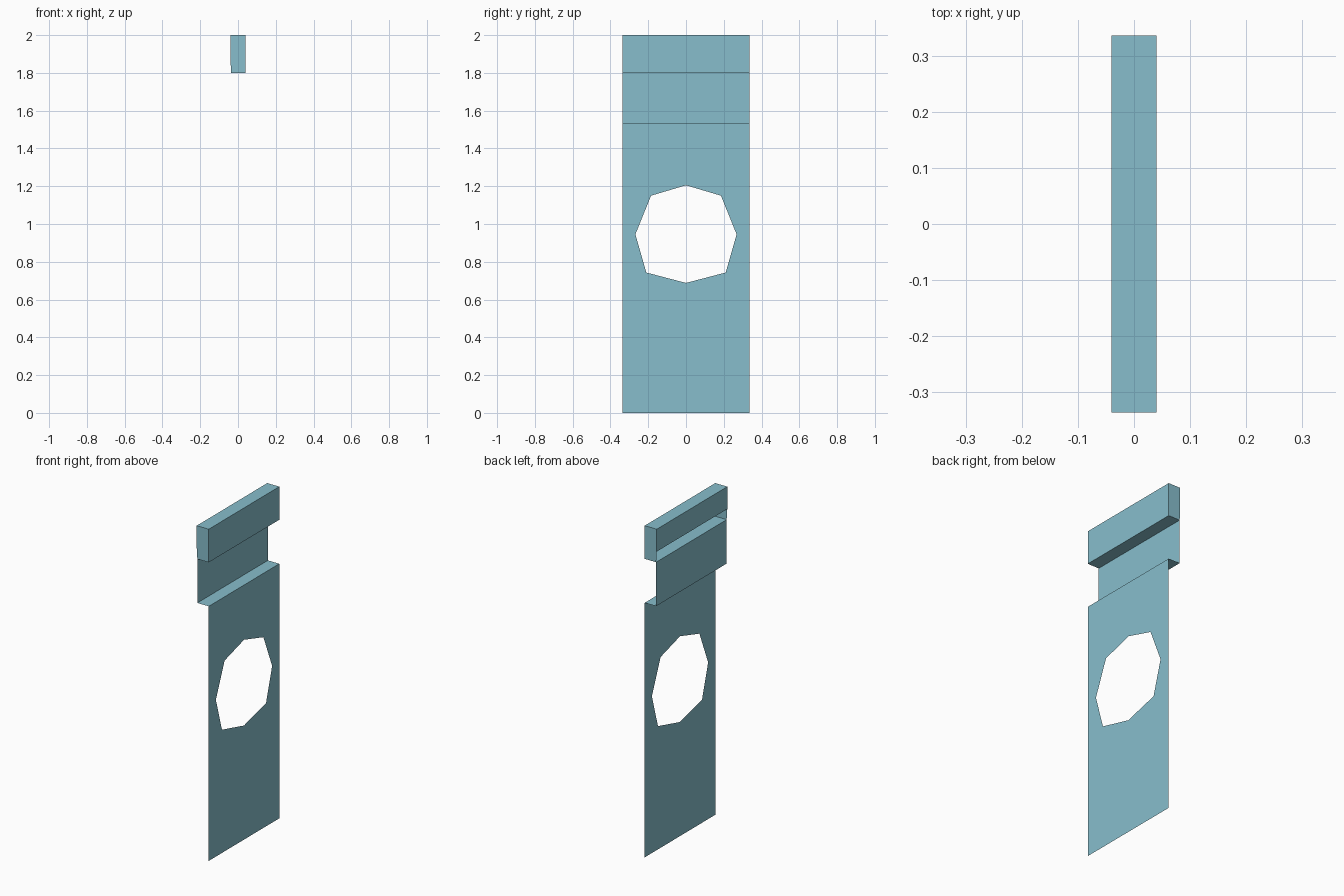
import bpy

cube = bpy.data.objects.get("Cube")
if cube:
    bpy.data.objects.remove(cube, do_unlink=True)

HALF_WIDTH = 0.336
OUTER, INNER = 0.04, -0.036      # x of the front skin and of the set-back skin
TOP, CAP_BASE, SHELF = 2.0, 1.8, 1.535
SLOT = 1.865                     # lower edge of the cap's rear face

# Single flat colour
color = (0.242, 0.515, 0.605, 1.0)
paint = bpy.data.materials.new("pale_teal")
paint.use_nodes = True
paint.diffuse_color = color
shader = next(n for n in paint.node_tree.nodes if n.type == 'BSDF_PRINCIPLED')
shader.inputs["Base Color"].default_value = color


def add_object(name, verts, faces):
    mesh = bpy.data.meshes.new(name)
    mesh.from_pydata(verts, [], faces)
    mesh.materials.append(paint)
    obj = bpy.data.objects.new(name, mesh)
    bpy.context.scene.collection.objects.link(obj)
    return obj


def folded_sheet(name, profile, capped=False):
    """Sweep an open x-z profile across the full width."""
    n = len(profile)
    verts = [(x, y, z) for y in (-HALF_WIDTH, HALF_WIDTH) for x, z in profile]
    faces = [(i, i + 1, n + i + 1, n + i) for i in range(n - 1)]
    if capped:
        faces += [tuple(reversed(range(n))), tuple(range(n, 2 * n))]
    return add_object(name, verts, faces)


# Hollow cap, open by a slot along the bottom of its rear side
folded_sheet("cap", [(-OUTER, SLOT), (-OUTER, TOP), (OUTER, TOP),
                     (OUTER, CAP_BASE), (INNER, CAP_BASE)], capped=True)

# Set-back neck with the shelf leading out to the panel
folded_sheet("neck_and_shelf", [(INNER, CAP_BASE), (INNER, SHELF), (OUTER, SHELF)])

# Thin panel with an eight-sided opening, half outline mirrored across y
opening = [(0, 1.205), (0.185, 1.15), (0.268, 0.945), (0.21, 0.743), (0, 0.688)]
outline = [(0, 0), (HALF_WIDTH, 0), (HALF_WIDTH, SHELF), (0, SHELF)] + opening
panel = add_object("panel", [(OUTER, y, z) for y, z in outline],
                   [tuple(range(len(outline)))])
mirror = panel.modifiers.new("mirror", 'MIRROR')
mirror.use_axis = (False, True, False)
